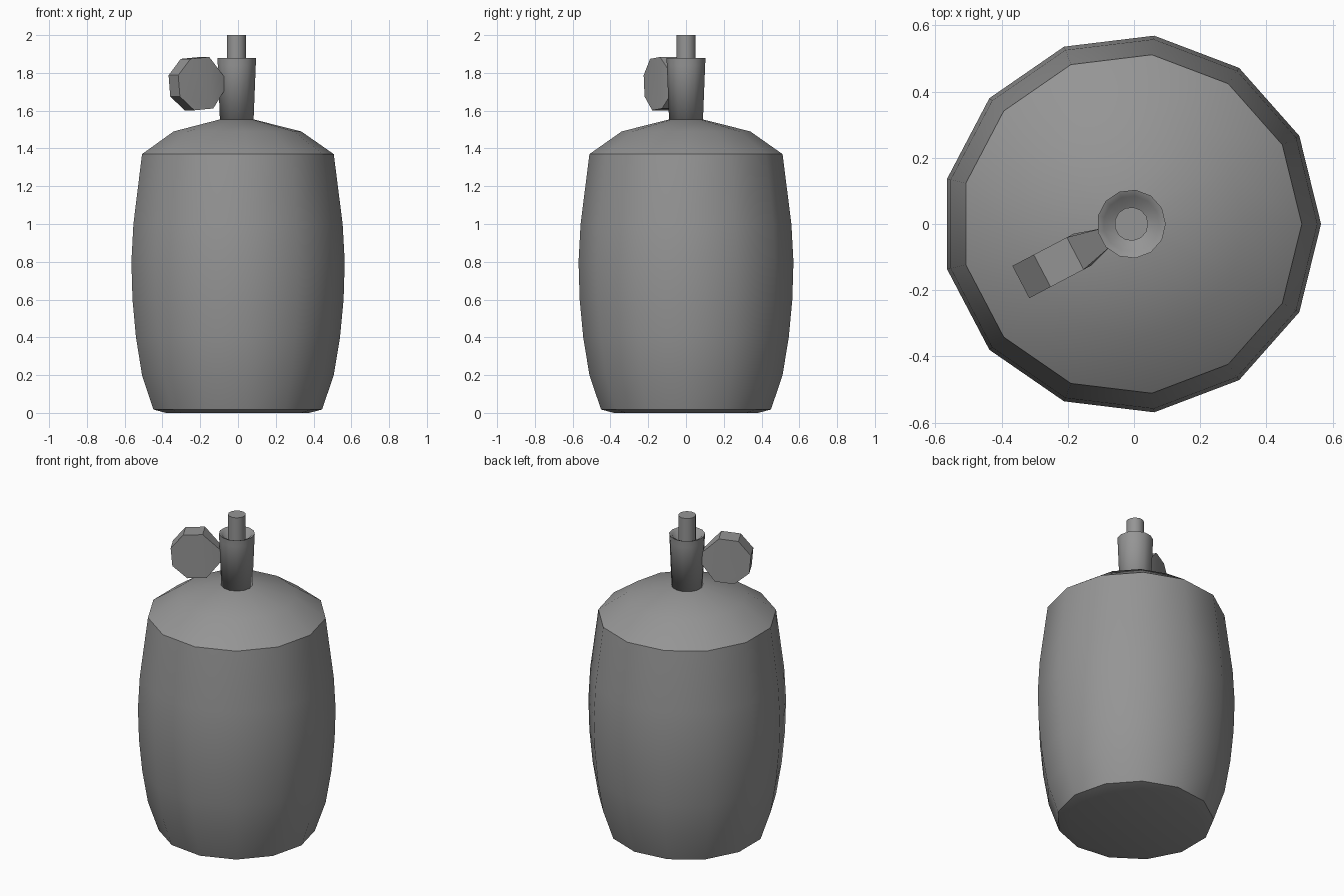
import bpy, bmesh, math
from mathutils import Vector

if "Cube" in bpy.data.objects:
    bpy.data.objects.remove(bpy.data.objects["Cube"])

CX = -0.008      # shared vertical axis of all turned parts
SIDES = 13

# Dark grey metal
metal = bpy.data.materials.new("dark_grey")
metal.diffuse_color = (0.3, 0.3, 0.3, 1)
metal.use_nodes = True
metal.node_tree.nodes["Principled BSDF"].inputs["Base Color"].default_value = metal.diffuse_color


def finish(name, bm, angle):
    bmesh.ops.recalc_face_normals(bm, faces=bm.faces)
    mesh = bpy.data.meshes.new(name)
    bm.to_mesh(mesh)
    bm.free()
    mesh.materials.append(metal)
    ob = bpy.data.objects.new(name, mesh)
    bpy.context.collection.objects.link(ob)
    bpy.ops.object.select_all(action='DESELECT')
    ob.select_set(True)
    bpy.context.view_layer.objects.active = ob
    bpy.ops.object.shade_smooth_by_angle(angle=math.radians(angle))
    return ob


def turned(name, profile, angle=35):
    """Revolve (radius, z) points around the axis and cap both ends."""
    bm = bmesh.new()
    rings = []
    for r, z in profile:
        rings.append([bm.verts.new((CX + r * math.cos(math.tau * i / SIDES),
                                    r * math.sin(math.tau * i / SIDES), z))
                      for i in range(SIDES)])
    for a, b in zip(rings, rings[1:]):
        for i in range(SIDES):
            j = (i + 1) % SIDES
            bm.faces.new((a[i], a[j], b[j], b[i]))
    bm.faces.new(rings[0])
    bm.faces.new(rings[-1])
    return finish(name, bm, angle)


# Barrel-shaped tank with a domed shoulder
turned("tank_body", [(0.385, 0.0), (0.453, 0.018), (0.515, 0.2), (0.548, 0.4),
                     (0.567, 0.6), (0.573, 0.8), (0.562, 1.0), (0.515, 1.37),
                     (0.343, 1.49), (0.085, 1.555)], 32)

# Tapered valve neck with a rounded, dished lip
turned("valve_neck", [(0.09, 1.54), (0.102, 1.84), (0.104, 1.88),
                      (0.085, 1.872), (0.056, 1.83)], 100)

# Outlet pipe
turned("outlet_pipe", [(0.051, 1.8), (0.051, 2.0)])

# Octagonal valve handle, pinched where it joins the neck
bm = bmesh.new()
out = Vector((math.cos(math.radians(207.7)), math.sin(math.radians(207.7)), 0))
side = Vector((-out.y, out.x, 0))
centre = Vector((CX, 0, 1.743)) + out * 0.236
faces = []
for s in (-1, 1):
    ring = []
    for i in range(8):
        a = math.radians(22.5 + 45 * i - 5)
        d, z, w = 0.148 * math.cos(a), 0.148 * math.sin(a), 0.055
        if i in (3, 4):
            d, z, w = -0.15, math.copysign(0.033, z), 0.03
        ring.append(bm.verts.new(centre + out * d + side * (w * s) + Vector((0, 0, z))))
    faces.append(ring)
    bm.faces.new([ring[k] for k in (0, 1, 2, 5, 6, 7)])
    bm.faces.new([ring[k] for k in (2, 3, 4, 5)])
for i in range(8):
    j = (i + 1) % 8
    bm.faces.new((faces[0][i], faces[0][j], faces[1][j], faces[1][i]))
finish("valve_handle", bm, 30)
